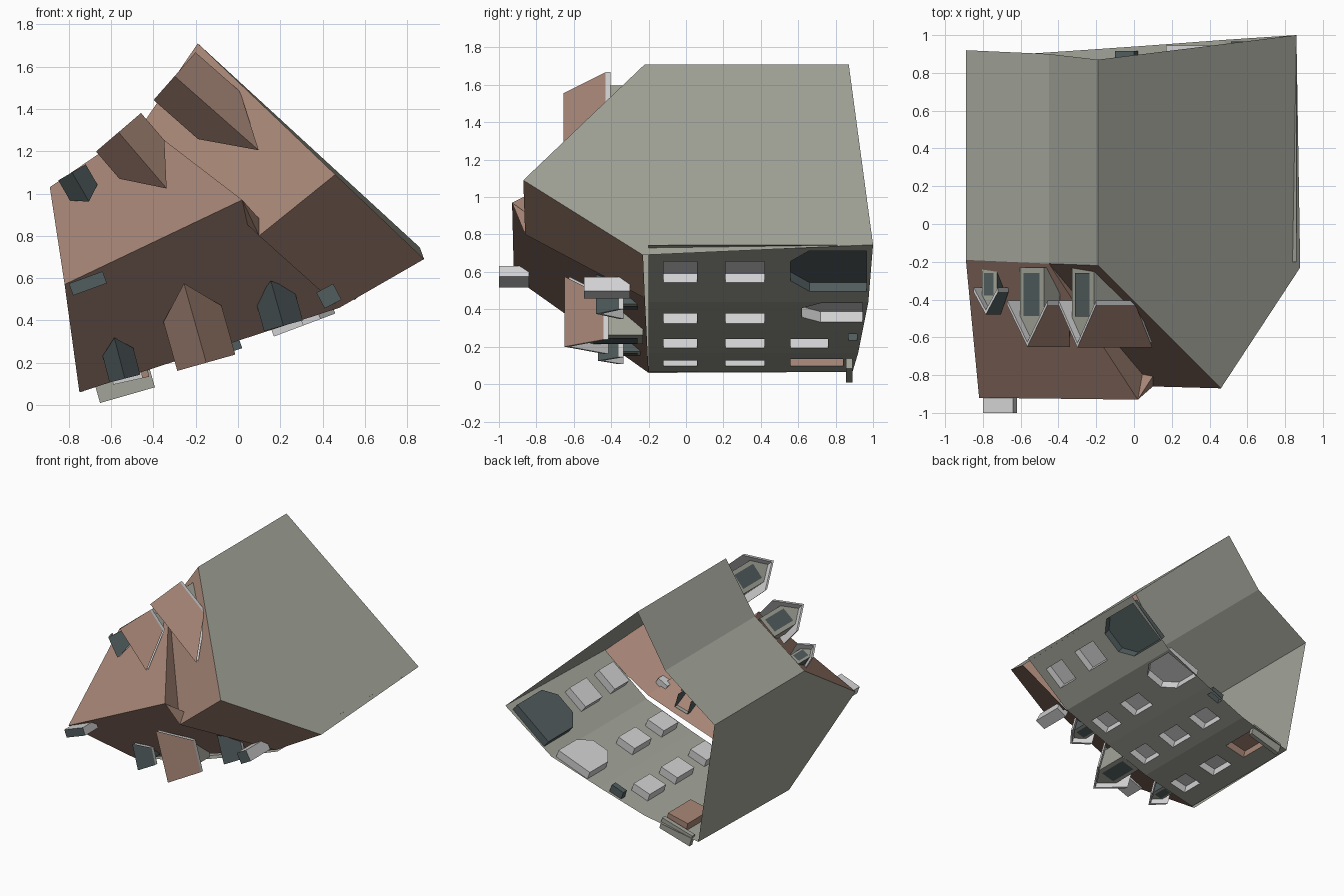
import bpy, bmesh, math
from mathutils import Vector

if "Cube" in bpy.data.objects:
    bpy.data.objects.remove(bpy.data.objects["Cube"])

def material(name, rgb):
    m = bpy.data.materials.new(name)
    m.diffuse_color = (*rgb, 1)
    m.use_nodes = True
    m.node_tree.nodes["Principled BSDF"].inputs["Base Color"].default_value = m.diffuse_color
    return m

WALL = material("wall grey", (0.36, 0.37, 0.315))
ROOF = material("roof brown", (0.38, 0.235, 0.18))
LIGHT = material("light grey", (0.64, 0.64, 0.65))
SLATE = material("dark slate", (0.085, 0.11, 0.112))
MATS = [WALL, ROOF, LIGHT, SLATE]

def build(name, faces):
    """faces: list of (points, material)"""
    bm = bmesh.new()
    for pts, mat in faces:
        f = bm.faces.new([bm.verts.new(p) for p in pts])
        f.material_index = MATS.index(mat)
    bmesh.ops.remove_doubles(bm, verts=bm.verts, dist=0.0005)
    bmesh.ops.recalc_face_normals(bm, faces=bm.faces)
    me = bpy.data.meshes.new(name)
    bm.to_mesh(me)
    bm.free()
    for m in MATS:
        me.materials.append(m)
    ob = bpy.data.objects.new(name, me)
    bpy.context.collection.objects.link(ob)
    return ob

def at(p, y):
    return Vector((p[0], y, p[1]))

# The house lies on its side: its "up" is -y, its plan is in x-z.
# eaves (x, y, z)
A, B, C = (-.75, -.20, .06), (.48, -.22, .46), (.88, -.23, .69)
D, E, F = (-.19, -.22, 1.71), (-.45, -.21, 1.33), (-.89, -.19, 1.03)
# ridge
R1, R2, R3, R4 = (-.82, -.92, .57), (.02, -.93, .97), (.10, -.86, .80), (.46, -.87, 1.09)

# bent main roof
build("main_roof", [(f, ROOF) for f in (
    (A, B, R2, R1), (B, R3, R2), (B, C, R4, R3),
    (F, R1, R2, E), (E, R2, R3), (E, R3, R4, D))])

# gable ends and courtyard walls
Ab, Cb, Db, Eb, Fb = (-.73, .89, .065), (.86, 1, .745), (-.19, .87, 1.71), (-.45, .90, 1.33), (-.89, .92, 1.03)
build("gable_and_courtyard_walls", [(f, WALL) for f in (
    (Cb, C, R4, D, Db), (Db, D, E, Eb), (Eb, E, F, Fb), (Fb, F, R1, A, Ab))])

# street facade: each strip has bands holding recessed openings
def facade(name, p, q, base_p, base_q, bands, depth=.06):
    n = Vector((-(q[1] - p[1]), 0, q[0] - p[0])).normalized() * depth  # inward
    faces = []

    def pt(x, y):
        t = (x - p[0]) / (q[0] - p[0])
        if y is None:
            y = base_p + (base_q - base_p) * t
        return Vector((x, y, p[1] + (q[1] - p[1]) * t))

    def quad(x0, x1, y0, y1):
        faces.append(([pt(x0, y0), pt(x1, y0), pt(x1, y1), pt(x0, y1)], WALL))

    top = -.20
    for y0, y1, x0, x1, mat, cut in bands:
        quad(p[0], q[0], top, y0)
        quad(p[0], x0, y0, y1)
        quad(x1, q[0], y0, y1)
        rim = [pt(x0, y1), pt(x0, y0 + cut), pt(x0 + cut * .7, y0),
               pt(x1 - cut * .7, y0), pt(x1, y0 + cut), pt(x1, y1)]
        if cut:  # arched head
            faces.append(([rim[1], pt(x0, y0), rim[2]], WALL))
            faces.append(([rim[3], pt(x1, y0), rim[4]], WALL))
        else:
            rim = [rim[0], rim[1], rim[4], rim[5]]
        side = LIGHT if mat is LIGHT else mat
        for a, b in zip(rim, rim[1:] + rim[:1]):
            faces.append(([a, b, b + n, a + n], side))
        faces.append(([v + n for v in rim], mat))
        top = y1
    quad(p[0], q[0], top, None)
    build(name, faces)

def windows(x0, x1):
    return [(-.12, .06, x0, x1, LIGHT, 0), (.21, .42, x0, x1, LIGHT, 0)]

facade("facade_shop_dark", (.48, .44), (.86, .745), .975, 1.0,
       windows(.61, .75) + [(.56, .965, .55, .82, SLATE, .10)])
facade("facade_shop_light", (.08, .29), (.48, .44), .945, .975,
       windows(.17, .31) + [(.62, .945, .19, .46, LIGHT, .10)])
facade("facade_middle", (-.28, .165), (.08, .29), .92, .945,
       windows(-.20, -.06) + [(.56, .76, -.20, -.06, LIGHT, 0),
                              (.87, .915, -.08, .02, SLATE, 0)])
facade("facade_door", (-.73, .065), (-.28, .165), .89, .92,
       windows(-.59, -.45) + [(.56, .84, -.59, -.42, ROOF, 0)])

# box turned in the plan; cap is the colour of its upper (-y) face
def box(name, cx, cz, w, d, y0, y1, angle, mat, cap):
    ca, sa = math.cos(math.radians(angle)), math.sin(math.radians(angle))
    ring = [(cx + u * w / 2 * ca - v * d / 2 * sa, cz + u * w / 2 * sa + v * d / 2 * ca)
            for u, v in ((-1, -1), (1, -1), (1, 1), (-1, 1))]
    lo, hi = [at(p, y0) for p in ring], [at(p, y1) for p in ring]
    faces = [(lo, cap), (hi, mat)]
    for i in range(4):
        j = (i + 1) % 4
        faces.append(([lo[i], lo[j], hi[j], hi[i]], mat))
    build(name, faces)

box("chimney_left", -.71, .575, .17, .06, -1.0, -.84, 20, LIGHT, SLATE)
box("chimney_right", .43, .515, .09, .085, -.545, -.30, 28, LIGHT, SLATE)
box("door_canopy", -.535, .09, .27, .09, .855, .89, 16, WALL, WALL)

# dormer: pitched cover, light underside, set-back front with a dark pane
def dormer(name, front, o, w, ridge_len, eave_len, y_ridge, y_eave, cover):
    o = Vector((o[0], 0, o[1])).normalized()
    t = Vector((-o.z, 0, o.x))
    c = Vector((front[0], 0, front[1]))
    th = Vector((0, .025, 0))

    def pt(side, back, y):
        v = c + t * side - o * back
        v.y = y
        return v
    tip, end = pt(0, 0, y_ridge), pt(0, ridge_len, y_ridge)
    faces = []
    for s in (-.5, .5):
        e0, e1 = pt(s * w, 0, y_eave), pt(s * w, eave_len, y_eave)
        faces += [((tip, end, e1, e0), cover),
                  ((tip + th, end + th, e1 + th, e0 + th), LIGHT),
                  ((tip, e0, e0 + th, tip + th), LIGHT),
                  ((e0, e1, e1 + th, e0 + th), LIGHT)]
    build(name + "_roof", faces)
    h, set_back, foot = w * .3, .04, -.23
    y_side = y_eave + (y_ridge - y_eave) * .4 + .03
    prof = [(-h, foot), (-h, y_side), (0, y_ridge + .03), (h, y_side), (h, foot)]
    body = [([pt(u, set_back, y) for u, y in prof], WALL)]
    for s in (-h, h):
        body.append(([pt(s, set_back, foot), pt(s, set_back, y_side),
                      pt(s, eave_len, y_side), pt(s, eave_len, foot)],
                     SLATE if cover is SLATE else WALL))
    k, m = h * .65, set_back - .006
    body.append(([pt(-k, m, foot - .03), pt(-k, m, y_side), pt(k, m, y_side),
                  pt(k, m, foot - .03)], SLATE))
    build(name + "_front", body)

dormer("courtyard_dormer_left", (-.565, 1.29), (-.65, .76), .28, .35, .17, -.65, -.43, ROOF)
dormer("courtyard_dormer_right", (-.30, 1.555), (-.75, .66), .30, .53, .28, -.655, -.43, ROOF)
dormer("street_dormer", (-.15, .20), (.27, -.96), .285, .39, .24, -.65, -.44, ROOF)
dormer("small_dormer_courtyard", (-.785, 1.10), (-.5, .86), .15, .16, .11, -.48, -.36, SLATE)
dormer("small_dormer_left", (-.535, .125), (.25, -.97), .15, .20, .13, -.47, -.36, SLATE)
dormer("small_dormer_right", (.215, .375), (.27, -.96), .19, .22, .15, -.48, -.36, SLATE)
